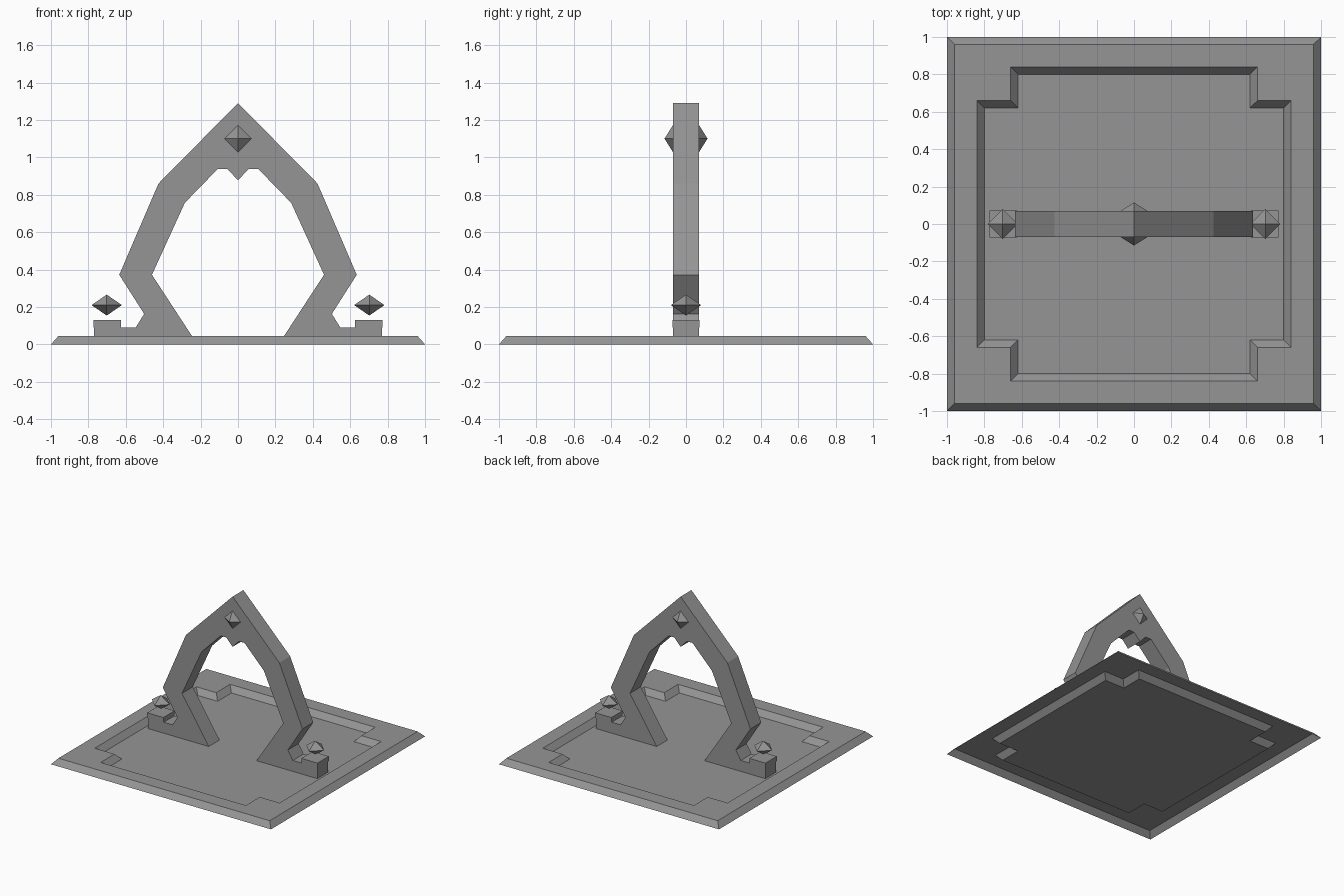
import bpy
import bmesh
from math import pi
from mathutils import Matrix, Vector

cube = bpy.data.objects.get("Cube")
if cube:
    bpy.data.objects.remove(cube, do_unlink=True)

stone = bpy.data.materials.new("grey_stone")
stone.use_nodes = True
GREY = (0.3, 0.3, 0.3, 1)
stone.diffuse_color = GREY
stone.node_tree.nodes["Principled BSDF"].inputs["Base Color"].default_value = GREY


def finish(bm, name):
    mesh = bpy.data.meshes.new(name)
    bm.to_mesh(mesh)
    bm.free()
    mesh.materials.append(stone)
    obj = bpy.data.objects.new(name, mesh)
    bpy.context.collection.objects.link(obj)
    return obj


def ring(bm, corner, z):
    """Repeat the points of one corner around all four corners."""
    turns = [Matrix.Rotation(k * pi / 2, 3, "Z") for k in range(4)]
    return [bm.verts.new(t @ Vector((x, y, z))) for t in turns for x, y in corner]


def bridge(bm, a, b):
    n = len(a)
    for i in range(n):
        j = (i + 1) % n
        bm.faces.new((a[i], a[j], b[j], b[i]))


def notched(edge, notch):
    return [(edge, notch), (notch, notch), (notch, edge)]


# Base: open underneath, bevelled rim and a sunken panel with stepped corners
RIM = 0.045
bm = bmesh.new()
ground = ring(bm, [(1, 1)], 0)
top = ring(bm, [(0.96, 0.96)], RIM)
lip = ring(bm, notched(0.84, 0.66), RIM)
floor = ring(bm, notched(0.80, 0.62), 0)
bridge(bm, ground, top)
bridge(bm, lip, floor)
bm.faces.new(floor)
for k in range(4):
    a, b, c = lip[3 * k:3 * k + 3]
    after = (k + 1) % 4
    bm.faces.new((top[k], c, b, a))
    bm.faces.new((top[k], top[after], lip[3 * after], c))
finish(bm, "base_plate")

# Arch: half profile mirrored and extruded
outer = [(0.425, 0.86), (0.635, 0.372), (0.502, 0.163), (0.547, 0.09), (0.77, 0.09), (0.77, 0)]
inner = [(0.217, 0), (0.46, 0.372), (0.284, 0.757), (0.108, 0.938), (0.057, 0.938)]
half = outer + inner
profile = [(0, 1.29)] + half + [(0, 0.877)] + [(-x, z) for x, z in reversed(half)]
bm = bmesh.new()
face = bm.faces.new([bm.verts.new((x, -0.07, z)) for x, z in profile])
grown = bmesh.ops.extrude_face_region(bm, geom=[face], use_keep_orig=True)
moved = [v for v in grown["geom"] if isinstance(v, bmesh.types.BMVert)]
bmesh.ops.translate(bm, verts=moved, vec=(0, 0.14, 0))
bmesh.ops.recalc_face_normals(bm, faces=bm.faces)
finish(bm, "arch")


def gem(name, location, radius, height):
    """Two four-sided pyramids joined at the waist."""
    bm = bmesh.new()
    bmesh.ops.create_uvsphere(bm, u_segments=4, v_segments=2, radius=1)
    bmesh.ops.scale(bm, verts=bm.verts, vec=(radius, radius, height))
    obj = finish(bm, name)
    obj.location = location
    return obj


# Post caps with floating gems at the feet
for side, sign in (("left", 1), ("right", -1)):
    bm = bmesh.new()
    bmesh.ops.create_cube(bm, size=1)
    bmesh.ops.scale(bm, verts=bm.verts, vec=(0.147, 0.147, 0.04))
    cap = finish(bm, side + "_post_cap")
    cap.location = (sign * 0.7, 0, 0.11)
    gem(side + "_post_gem", (sign * 0.702, 0, 0.21), 0.081, 0.056)

# Pointed studs on both faces of the arch
for side, sign in (("front", -1), ("back", 1)):
    bm = bmesh.new()
    bmesh.ops.create_cone(bm, segments=4, radius1=0.072, radius2=0, depth=0.045, cap_ends=False)
    stud = finish(bm, side + "_arch_stud")
    stud.rotation_euler.x = -sign * pi / 2
    stud.location = (0, sign * 0.0925, 1.1)
